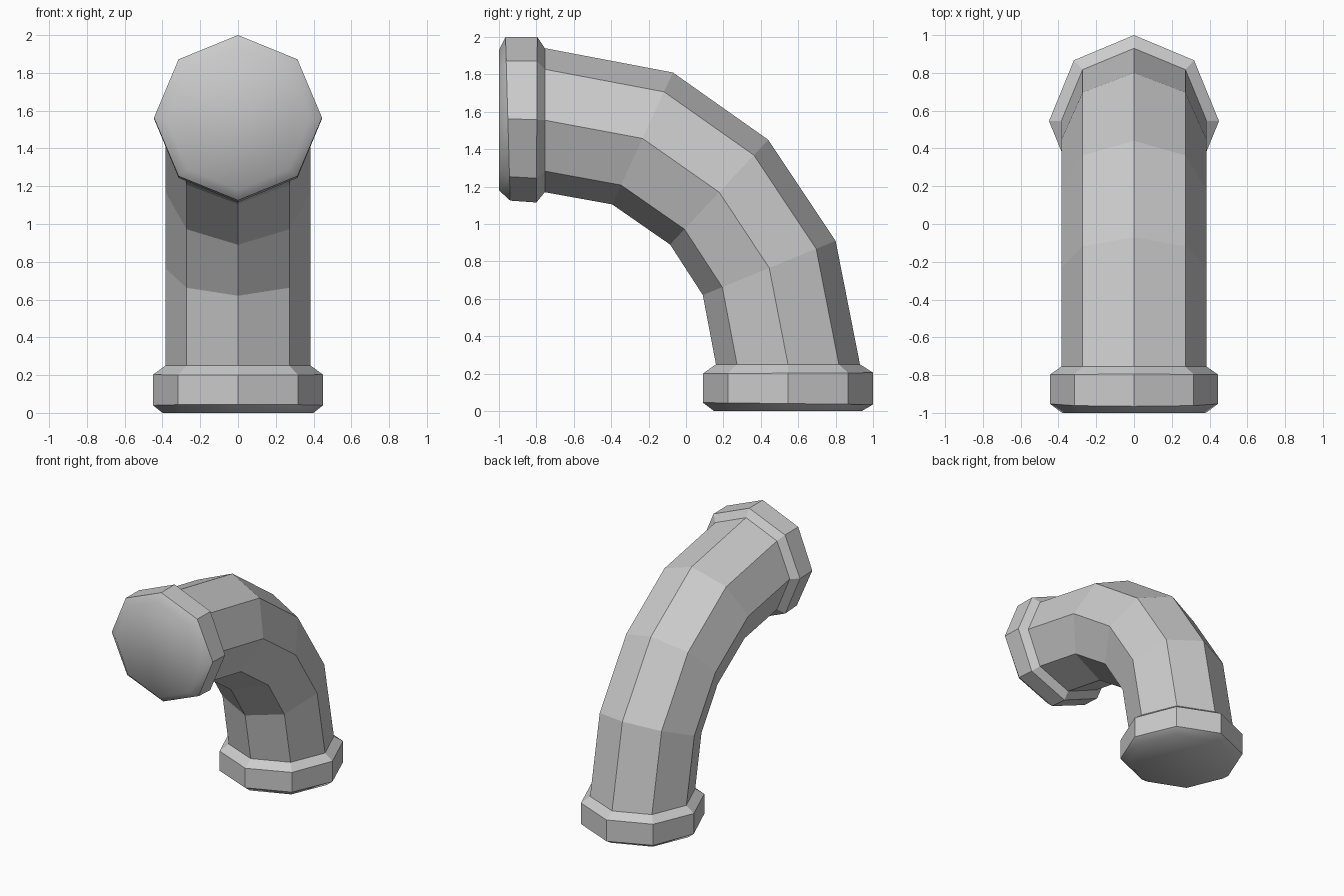
import bpy, bmesh, math
from mathutils import Vector

if "Cube" in bpy.data.objects:
    bpy.data.objects.remove(bpy.data.objects["Cube"])

SIDES = 8
# Cross-sections along the elbow: (outer y, outer z), (inner y, inner z), half width in x
rings = [
    # lower collar
    ((0.94, 0.00), (0.15, 0.00), 0.40),
    ((1.00, 0.035), (0.09, 0.045), 0.45),
    ((1.00, 0.205), (0.09, 0.20), 0.45),
    # bent tube
    ((0.93, 0.25), (0.16, 0.25), 0.385),
    ((0.80, 0.91), (0.09, 0.62), 0.385),
    ((0.44, 1.45), (-0.085, 0.89), 0.385),
    ((-0.07, 1.81), (-0.395, 1.105), 0.385),
    ((-0.755, 1.94), (-0.755, 1.17), 0.385),
    # upper collar
    ((-0.795, 2.00), (-0.80, 1.115), 0.445),
    ((-0.965, 2.00), (-0.94, 1.125), 0.445),
    ((-1.00, 1.93), (-1.00, 1.18), 0.38),
]


def add_ring(bm, outer, inner, half_x):
    a, b = Vector((0, *outer)), Vector((0, *inner))
    centre, radial = (a + b) / 2, (a - b) / 2
    verts = []
    for i in range(SIDES):
        t = math.tau * i / SIDES
        verts.append(bm.verts.new(
            centre + radial * math.cos(t) + Vector((half_x * math.sin(t), 0, 0))))
    return verts


bm = bmesh.new()
loops = [add_ring(bm, *r) for r in rings]

# Skin between neighbouring cross-sections; the end bevels blend into the caps
last = len(loops) - 2
for n, (lo, hi) in enumerate(zip(loops, loops[1:])):
    for i in range(SIDES):
        j = (i + 1) % SIDES
        face = bm.faces.new((lo[i], lo[j], hi[j], hi[i]))
        face.smooth = n in (0, last)

# End caps
for loop in (loops[0], loops[-1]):
    bm.faces.new(loop).smooth = True

bmesh.ops.recalc_face_normals(bm, faces=bm.faces)
mesh = bpy.data.meshes.new("pipe_elbow")
bm.to_mesh(mesh)
bm.free()
bpy.context.collection.objects.link(bpy.data.objects.new("pipe_elbow", mesh))
